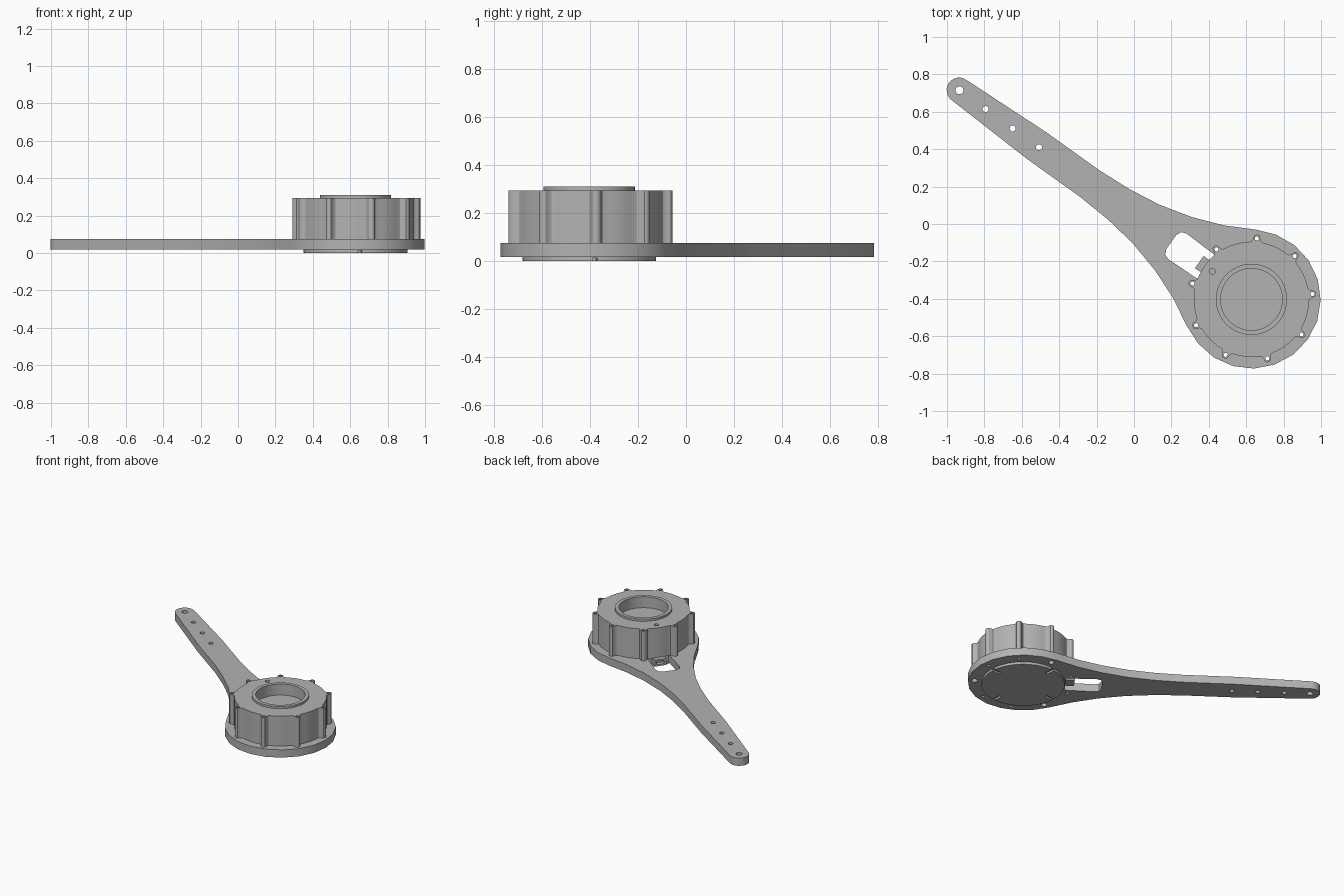
import bpy, bmesh
from math import sin, cos, pi, radians, sqrt

cube = bpy.data.objects.get("Cube")
if cube:
    bpy.data.objects.remove(cube)

CX, CY = 0.628, -0.403       # drum axis
ARM = radians(144.4)         # direction of the arm from the drum
BOSSES = [radians(5 + 40 * k) for k in range(9)]
BOSS_R = 0.327

grey = bpy.data.materials.new("mid grey")
grey.use_nodes = True
grey.diffuse_color = (0.45, 0.45, 0.45, 1)
grey.node_tree.nodes["Principled BSDF"].inputs["Base Color"].default_value = (0.45, 0.45, 0.45, 1)


def arm_point(u, v):
    """u runs from the drum axis along the arm, v across it."""
    return CX + u * cos(ARM) - v * sin(ARM), CY + u * sin(ARM) + v * cos(ARM)


def polar(angle, r):
    return CX + r * cos(angle), CY + r * sin(angle)


def circle(center, r, n=48):
    return [(center[0] + r * cos(2 * pi * i / n), center[1] + r * sin(2 * pi * i / n)) for i in range(n)]


def prism(name, points, z0, z1):
    bm = bmesh.new()
    face = bm.faces.new([bm.verts.new((x, y, z0)) for x, y in points])
    top = bmesh.ops.extrude_face_region(bm, geom=[face])["geom"]
    bmesh.ops.translate(bm, vec=(0, 0, z1 - z0), verts=[g for g in top if isinstance(g, bmesh.types.BMVert)])
    bmesh.ops.recalc_face_normals(bm, faces=bm.faces)
    mesh = bpy.data.meshes.new(name)
    bm.to_mesh(mesh)
    bm.free()
    mesh.materials.append(grey)
    obj = bpy.data.objects.new(name, mesh)
    bpy.context.collection.objects.link(obj)
    return obj


def activate(obj):
    bpy.ops.object.select_all(action="DESELECT")
    obj.select_set(True)
    bpy.context.view_layer.objects.active = obj


def cut(obj, points, z0, z1):
    cutter = prism("cutter", points, z0, z1)
    cutter.hide_render = True
    mod = obj.modifiers.new("cut", "BOOLEAN")
    mod.operation, mod.solver, mod.object = "DIFFERENCE", "EXACT", cutter
    activate(obj)
    bpy.ops.object.modifier_apply(modifier=mod.name)
    bpy.data.objects.remove(cutter)


def arm_box(u0, u1, half):
    return [arm_point(u, v) for u, v in ((u0, -half), (u1, -half), (u1, half), (u0, half))]


# Flat plate: rounded arm tip, flared sides and a round base
side = [(1.41, 0.088), (1.06, 0.088), (0.87, 0.100), (0.695, 0.125), (0.513, 0.173), (0.35, 0.236), (0.2, 0.316)]
tip = [(1.922 + 0.067 * cos(a), 0.067 * sin(a)) for a in [pi * (i / 12 - 0.5) for i in range(13)]]
start = radians(57.7)
base = [(0.37 * cos(a), 0.37 * sin(a)) for a in [start + i * (2 * pi - 2 * start) / 14 for i in range(1, 14)]]
outline = tip + side + base + [(u, -v) for u, v in reversed(side)]
plate = prism("arm_plate", [arm_point(u, v) for u, v in outline], 0.018, 0.075)

# Window between arm and drum
corner = [(0.527, 0.045), (0.515, 0.073), (0.487, 0.084)]
window = corner + [(0.282, 0.078), (0.282, -0.078)] + [(u, -v) for u, v in reversed(corner)]
cut(plate, [arm_point(u, v) for u, v in window], -0.1, 0.2)

# Holes along the arm
for i, u in enumerate((1.92, 1.748, 1.57, 1.397)):
    cut(plate, circle(arm_point(u, 0), 0.016 if i else 0.021, 24), -0.1, 0.2)

# Drum with nine filleted screw bosses
rise = [(-11, 0.308), (-7, 0.308), (-5, 0.311), (-4, 0.317), (-3.3, 0.328), (-2.6, 0.340), (-1.4, 0.346)]
boss = rise + [(0, 0.348)] + [(-a, r) for a, r in reversed(rise)] + [(15, 0.308), (20, 0.308), (25, 0.308)]
drum = prism("drum", [polar(b + radians(a), r) for b in BOSSES for a, r in boss], 0.075, 0.295)

# Screw holes through bosses and plate, every third one counterbored below
for i, b in enumerate(BOSSES):
    hole = circle(polar(b, BOSS_R), 0.011, 16)
    cut(drum, hole, 0.0, 0.4)
    cut(plate, hole, -0.1, 0.2)
    if i % 3 == 2:
        cut(plate, circle(polar(b, BOSS_R), 0.02, 20), -0.1, 0.055)

# Bore in the drum top and a small locating hole
cut(drum, circle((CX, CY), 0.165, 64), 0.23, 0.4)
cut(drum, circle(arm_point(0.258, 0), 0.016, 24), 0.265, 0.4)

# Raised collar around the bore
collar = prism("bore_collar", circle((CX, CY), 0.19, 64), 0.295, 0.311)
cut(collar, circle((CX, CY), 0.165, 64), 0.2, 0.4)

# Cover on the underside with four radial slots
cover = prism("bottom_cover", circle((CX, CY), 0.278, 64), 0.0, 0.018)
for k in range(4):
    a = radians(5 + 90 * k)
    ends = [(0.215, -0.01), (0.3, -0.01), (0.3, 0.01), (0.215, 0.01)]
    slot = [(CX + u * cos(a) - v * sin(a), CY + u * sin(a) + v * cos(a)) for u, v in ends]
    cut(cover, slot, -0.05, 0.013)

# Connector socket in the window under the drum
socket = prism("connector_socket", arm_box(0.275, 0.343, 0.04), 0.03, 0.078)
cut(socket, arm_box(0.315, 0.36, 0.028), 0.042, 0.066)

for obj in (plate, drum, collar, cover, socket):
    activate(obj)
    bpy.ops.object.shade_smooth_by_angle(angle=radians(30))
